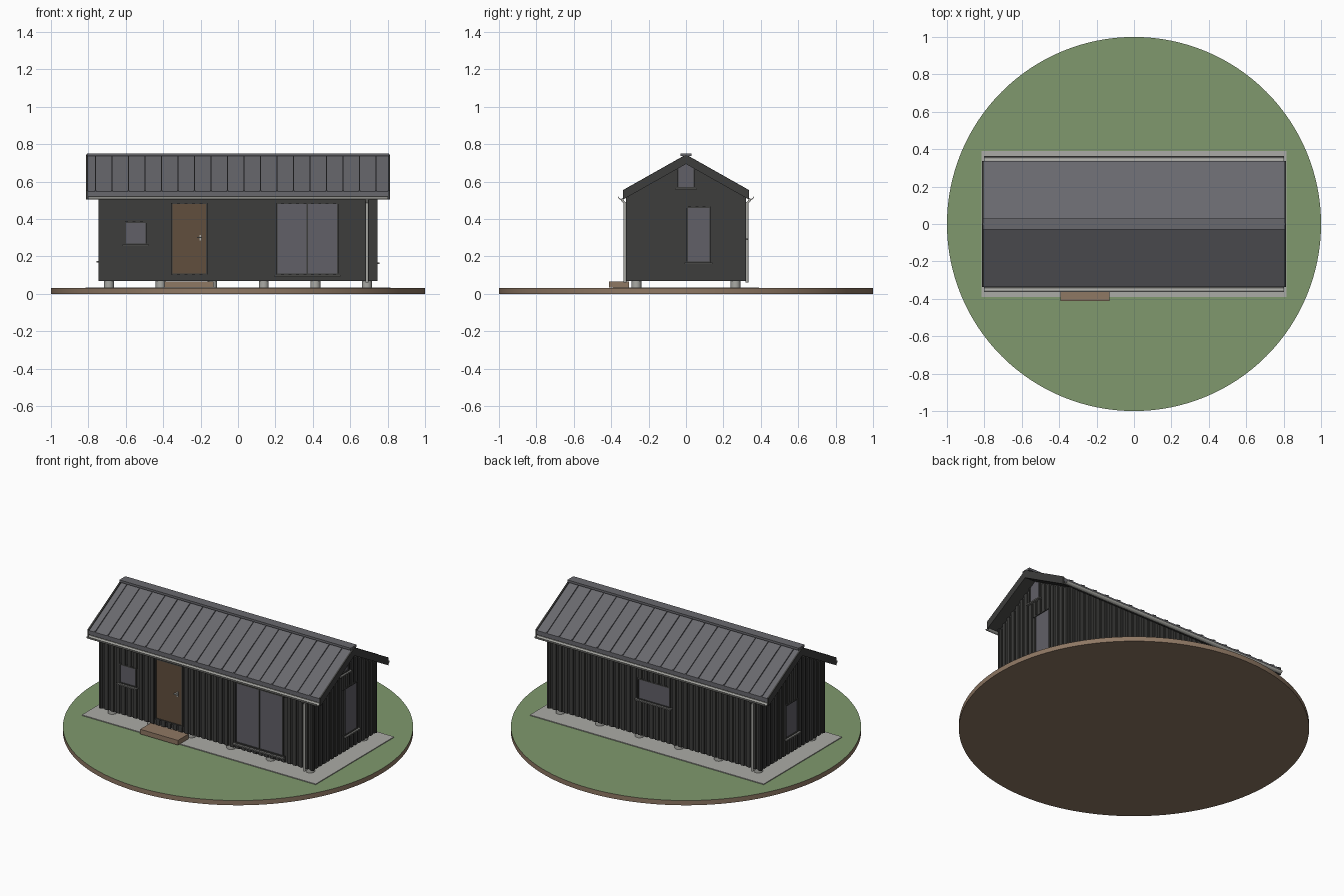
import bpy, bmesh, math

if "Cube" in bpy.data.objects:
    bpy.data.objects.remove(bpy.data.objects["Cube"])


def material(name, rgb):
    m = bpy.data.materials.new(name)
    lin = [c / 12.92 if c < 0.04045 else ((c + 0.055) / 1.055) ** 2.4 for c in rgb]
    m.diffuse_color = (*lin, 1)
    m.use_nodes = True
    m.node_tree.nodes["Principled BSDF"].inputs["Base Color"].default_value = m.diffuse_color
    return m


DARK = material("charcoal cladding", (0.24, 0.24, 0.235))
ROOF = material("slate metal", (0.41, 0.41, 0.43))
GLASS = material("grey glass", (0.38, 0.375, 0.405))
LIGHT = material("pale grey", (0.67, 0.67, 0.65))
SILL = material("mid grey metal", (0.45, 0.45, 0.44))
DOOR = material("dark wood", (0.38, 0.31, 0.24))
EARTH = material("brown wood", (0.56, 0.47, 0.39))
GRASS = material("grass green", (0.50, 0.60, 0.43))


def make(name, prisms, mat):
    """One object from prisms: (y-z profile, x start, x end)."""
    bm = bmesh.new()
    for prof, x0, x1 in prisms:
        a = [bm.verts.new((x0, y, z)) for y, z in prof]
        b = [bm.verts.new((x1, y, z)) for y, z in prof]
        bm.faces.new(a)
        bm.faces.new(b[::-1])
        for i in range(len(a)):
            j = (i + 1) % len(a)
            bm.faces.new((a[i], b[i], b[j], a[j]))
    bmesh.ops.recalc_face_normals(bm, faces=bm.faces)
    me = bpy.data.meshes.new(name)
    bm.to_mesh(me)
    bm.free()
    me.materials.append(mat)
    ob = bpy.data.objects.new(name, me)
    bpy.context.collection.objects.link(ob)
    return ob


def box(x0, x1, y0, y1, z0, z1):
    return [(y0, z0), (y1, z0), (y1, z1), (y0, z1)], x0, x1


def cylinder(name, r, x, y, z0, z1, mat, n=20):
    bpy.ops.mesh.primitive_cylinder_add(vertices=n, radius=r, depth=z1 - z0,
                                        location=(x, y, (z0 + z1) / 2))
    ob = bpy.context.object
    ob.name = name
    ob.data.materials.append(mat)
    bpy.ops.object.shade_smooth_by_angle()
    return ob


# Round ground plate with grass on top, gravel slab, step
ground = cylinder("ground_plate", 1, 0, 0, 0, 0.03, EARTH, 128)
ground.data.materials.append(GRASS)
for p in ground.data.polygons:
    p.material_index = 1 if p.normal.z > 0.5 else 0
make("gravel_slab", [box(-0.815, 0.815, -0.39, 0.39, 0.028, 0.035)], LIGHT)
make("door_step", [box(-0.393, -0.13, -0.412, -0.305, 0.035, 0.065)], EARTH)

# Foundation posts
for i in range(6):
    for y in (-0.265, 0.265):
        cylinder("foundation_post", 0.026, -0.69 + 0.276 * i, y, 0.03, 0.075, LIGHT)

# Wall core
HX, HY, BASE, SLOPE, TOP = 0.735, 0.31, 0.07, 0.564, 0.738


def roof_z(y, off=0.0):
    return TOP + off - SLOPE * abs(y)


UNDER = -0.04
make("walls", [([(-HY, BASE), (HY, BASE), (HY, roof_z(HY, UNDER)),
                 (0, roof_z(0, UNDER)), (-HY, roof_z(HY, UNDER))], -HX, HX)], DARK)


def wall_box(side, u0, u1, z0, z1, d0, d1):
    """Box on a wall: u runs along it, d is the distance outwards."""
    s = -1 if side in ("front", "left") else 1
    if side in ("front", "back"):
        return box(u0, u1, *sorted((s * (HY + d0), s * (HY + d1))), z0, z1)
    return box(*sorted((s * (HX + d0), s * (HX + d1))), u0, u1, z0, z1)


# Openings: name, side, u range, z range, sill
openings = [
    ("small_window", "front", -0.60, -0.495, 0.27, 0.38, 0.257),
    ("door", "front", -0.35, -0.17, 0.11, 0.48, None),
    ("terrace_window", "front", 0.21, 0.53, 0.11, 0.48, 0.093),
    ("back_window", "back", -0.105, 0.11, 0.30, 0.42, 0.288),
    ("right_window", "right", 0.01, 0.125, 0.172, 0.46, 0.16),
    ("gable_window", "right", -0.04, 0.04, 0.57, 0.70, 0.557),
    ("left_window", "left", -0.05, 0.06, 0.18, 0.38, 0.168),
]
OUT, F = 0.008, 0.007
for name, side, u0, u1, z0, z1, sill in openings:
    if name == "gable_window":
        e = roof_z(0.04, UNDER)
        make(name, [([(u0, z0), (u1, z0), (u1, e), (0, roof_z(0, UNDER)), (u0, e)],
                     HX, HX + 0.003)], GLASS)
        z1 = e
    else:
        make(name, [wall_box(side, u0, u1, z0, z1, 0, 0.003)],
             DOOR if name == "door" else GLASS)
    # Slim frame around the opening
    bars = [(u0 - F, u0, z0, z1), (u1, u1 + F, z0, z1), (u0 - F, u1 + F, z0 - F, z0)]
    if name != "gable_window":
        bars.append((u0 - F, u1 + F, z1, z1 + F))
    if name == "terrace_window":
        bars.append((0.366, 0.374, z0, z1))
    make(name + "_frame", [wall_box(side, *b, -0.002, OUT + 0.001) for b in bars], DARK)
    if sill:
        make(name + "_sill", [wall_box(side, u0 - 0.018, u1 + 0.018, sill, sill + 0.008,
                                       0, 0.022)], SILL)
make("door_handle", [wall_box("front", -0.205, -0.197, 0.285, 0.315, 0, 0.008),
                     wall_box("front", -0.22, -0.192, 0.299, 0.305, 0.008, 0.02)], LIGHT)

# Vertical cladding battens, interrupted at the openings
for side in ("front", "back", "right", "left"):
    half = HX if side in ("front", "back") else HY
    count = round(2 * half / 0.04)
    w, boards = 0.012, []
    for i in range(count + 1):
        u = -half + 2 * half * i / count
        if half == HX:
            top = roof_z(HY, UNDER) - 0.004
        else:
            top = roof_z(abs(u) + w, UNDER)
        z = BASE
        holes = sorted((o[4], o[5]) for o in openings
                       if o[1] == side and o[2] - w < u < o[3] + w)
        for h0, h1 in holes:
            if h0 < top:
                boards.append(wall_box(side, u - w, u + w, z, h0, -0.002, OUT))
                z = h1
        if z < top:
            boards.append(wall_box(side, u - w, u + w, z, top, -0.002, OUT))
    make(side + "_cladding", boards, DARK)


# Gable roof layers
def chevron(w, hi, lo):
    return [(-w, roof_z(w, hi)), (0, TOP + hi), (w, roof_z(w, hi)),
            (w, roof_z(w, lo)), (0, TOP + lo), (-w, roof_z(w, lo))]


W = 0.336
make("roof_sheet", [(chevron(W, 0, -0.024), -0.805, 0.805)], ROOF)
make("roof_deck", [(chevron(W - 0.006, -0.023, -0.042), -0.804, 0.804)], DARK)
make("roof_seams", [(chevron(W, 0.007, -0.001), x - 0.003, x + 0.003)
                    for x in (-0.762 + 0.0882 * i for i in range(18))], ROOF)
make("barge_boards", [(chevron(W + 0.001, 0.006, -0.044), *sorted((s * 0.802, s * 0.812)))
                      for s in (-1, 1)], DARK)
make("ridge_cap", [box(-0.806, 0.806, -0.03, 0.03, 0.736, 0.75)], ROOF)

# Half-round gutters and downpipes
for s, name in ((-1, "front"), (1, "back")):
    arc = [math.pi + math.pi * i / 10 for i in range(11)]
    prof = [(s * 0.348 + 0.015 * math.cos(a), 0.52 + 0.016 * math.sin(a)) for a in arc]
    prof += [(s * 0.348 + 0.012 * math.cos(a), 0.52 + 0.012 * math.sin(a)) for a in arc[::-1]]
    make(name + "_gutter", [(prof, -0.802, 0.802)], LIGHT)
    x = -s * 0.69
    cylinder(name + "_downpipe", 0.008, x, s * 0.326, 0.06, 0.49, LIGHT, 16)
    make(name + "_downpipe_elbow", [([(s * 0.318, 0.485), (s * 0.334, 0.485),
                                      (s * 0.356, 0.508), (s * 0.340, 0.508)],
                                     x - 0.008, x + 0.008)], LIGHT)
